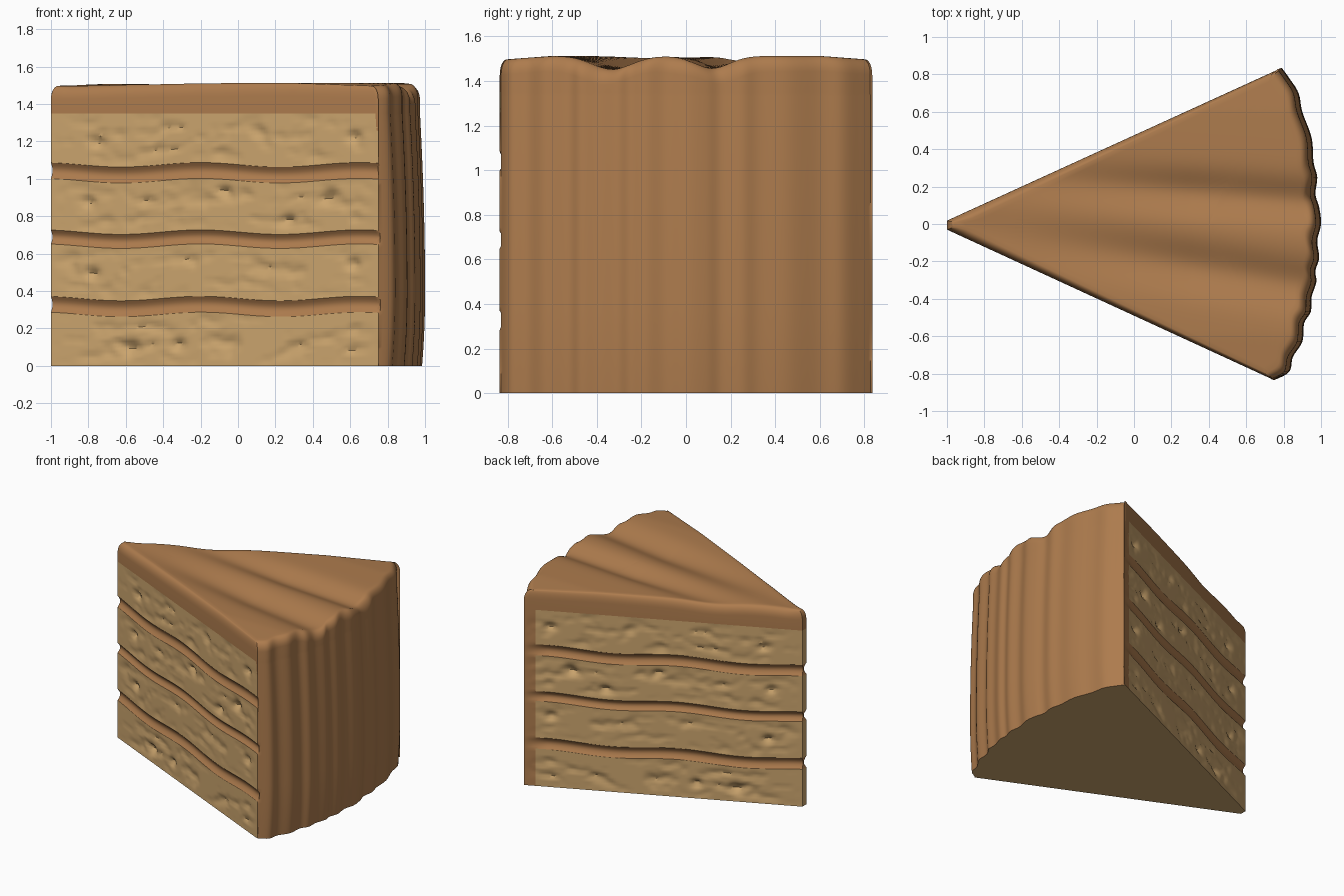
import bpy, bmesh, math
from mathutils import Vector, noise

if "Cube" in bpy.data.objects:
    bpy.data.objects.remove(bpy.data.objects["Cube"])


def material(name, rgb):
    m = bpy.data.materials.new(name)
    m.diffuse_color = (*rgb, 1)
    m.use_nodes = True
    m.node_tree.nodes["Principled BSDF"].inputs["Base Color"].default_value = m.diffuse_color
    return m


SPONGE, FROSTING = 0, 1
mats = [material("sponge tan", (0.60, 0.375, 0.155)),
        material("frosting brown", (0.42, 0.20, 0.075))]

TIP_FRONT, TIP_REAR = Vector((-1, -0.03)), Vector((-1, 0.018))
BACK = [Vector(p) for p in (
    (0.75, -0.835), (0.83, -0.79), (0.85, -0.71), (0.90, -0.63), (0.91, -0.53),
    (0.945, -0.47), (0.95, -0.39), (0.975, -0.31), (0.97, -0.25), (0.99, -0.18),
    (0.98, -0.09), (1.0, 0.0), (0.99, 0.09), (0.97, 0.16), (0.98, 0.25),
    (0.96, 0.33), (0.95, 0.46), (0.90, 0.60), (0.88, 0.70), (0.83, 0.78),
    (0.79, 0.835))]
PITS = [(-0.07, 0.93), (0.48, 0.90), (-0.58, 0.10), (-0.32, 0.11), (-0.80, 0.88),
        (-0.78, 0.50), (0.62, 0.53), (-0.75, 1.20), (0.62, 1.22), (0.27, 0.79)]
LEVELS = [0, 0.275, 0.36, 0.64, 0.715, 0.99, 1.075, 1.35]
ROUND = 0.07
SIDE_STEPS = 120


def top_height(x, y):
    """Top frosting height, with two shallow valleys running to the back."""
    fade = min(1, max(0.25, (x + 0.9) / 1.2))
    v1 = 0.055 * math.exp(-((y - 0.19 + 0.08 * x) / 0.11) ** 2)
    v2 = 0.06 * math.exp(-((y + 0.18 + 0.17 * x) / 0.13) ** 2)
    return 1.512 - fade * (v1 + v2) - 0.015 * max(0, abs(y) - 0.6) / 0.2


def inset(x, y, t):
    """Pull the outline inwards for the rounded rim."""
    return (x - t * (0.0425 * x + 0.0025),
            y - t * math.copysign(min(0.032, abs(y) * 0.5), y))


def smooth_curve(pts, n):
    """Points along a curve through pts, without its two ends."""
    ext = [pts[0]] + pts + [pts[-1]]
    out = []
    for a, b, c, d in zip(ext, ext[1:], ext[2:], ext[3:]):
        for k in range(n):
            t = k / n
            out.append(0.5 * (2 * b + (c - a) * t + (2 * a - 5 * b + 4 * c - d) * t * t
                              + (3 * b - a - 3 * c + d) * t ** 3))
    return out[1:]


# Outline: (position, wall, distance along wall), counterclockwise
outline = [(TIP_FRONT.lerp(BACK[0], k / SIDE_STEPS), "front", k / SIDE_STEPS)
           for k in range(SIDE_STEPS + 1)]
outline += [(p, "back", 0) for p in smooth_curve(BACK, 5)]
outline += [(BACK[-1].lerp(TIP_REAR, k / SIDE_STEPS), "rear", 1 - k / SIDE_STEPS)
            for k in range(SIDE_STEPS + 1)]
COUNT = len(outline)


def outward(a, b):
    d = (b - a).normalized()
    return Vector((d.y, -d.x))


NORMALS = {"front": outward(TIP_FRONT, BACK[0]), "rear": outward(BACK[-1], TIP_REAR)}

# Rows up the walls: (height, position within layer, layer kind)
rows = []
for i, (a, b) in enumerate(zip(LEVELS, LEVELS[1:])):
    kind = FROSTING if i % 2 else SPONGE
    n = 6 if kind == FROSTING else 14
    rows += [(a + (b - a) * k / n, k / n, kind) for k in range(n)]
rows.append((LEVELS[-1], 0, FROSTING))


def wall_point(p, wall, s, z, f, kind):
    x, y = p
    wave = 0.012 * math.cos(2 * math.pi * (x + 0.2) / 0.85)
    zz = z + wave * min(1, z / 0.25, (1.35 - z) / 0.25)
    if wall == "back":
        # gentle bulge of the outer frosting
        x -= (0.03 if z > 0.4 else 0.1) * (z - 0.4) ** 2
        return x, y, zz
    if kind == FROSTING:
        # concave filling between the sponges
        d = -0.02 * math.sin(math.pi * f)
        if wall == "rear":
            d *= min(1, (1 - s) * 12)
    else:
        # crumb texture and holes
        n = noise.noise(Vector((x * 6, 3.7, z * 15)))
        n += 0.5 * noise.noise(Vector((x * 15, 9.1, z * 30)))
        d = -0.022 * max(0, n)
        d -= sum(0.03 * math.exp(-((x - px) / 0.035) ** 2 - ((z - pz) / 0.025) ** 2)
                 for px, pz in PITS)
        d *= min(1, s * 14, (1 - s) * 14) * min(1, 4 * f, 4 * (1 - f))
    x += NORMALS[wall].x * d
    y += NORMALS[wall].y * d
    return x, y, zz


# Rings from the base, up the walls, over the rim and in to the centre
rings = [[wall_point(p, w, s, *row) for p, w, s in outline] for row in rows]
edge = rings[-1]
for k in range(7):
    a = math.pi / 2 * k / 6
    ring = []
    for x, y, _ in edge:
        h = top_height(*inset(x, y, 1))
        ring.append((*inset(x, y, 1 - math.cos(a)), h - ROUND * (1 - math.sin(a))))
    rings.append(ring)
rim = rings[-1]
CENTRE = Vector((0.4, 0))
TOP_STEPS = 24
for k in range(1, TOP_STEPS):
    ring = []
    for x, y, _ in rim:
        q = Vector((x, y)).lerp(CENTRE, k / TOP_STEPS)
        ring.append((q.x, q.y, top_height(q.x, q.y)))
    rings.append(ring)


def face_kind(r, i):
    """Sponge or frosting, by wall and layer."""
    wall, following = outline[i][1], outline[(i + 1) % COUNT][1]
    if r >= len(rows) or "back" in (wall, following):
        return FROSTING
    if wall == "rear" and outline[i][2] > 0.96:
        return FROSTING
    return rows[r][2]


def build(name, part):
    bm = bmesh.new()
    grid = [[bm.verts.new(c) for c in ring] for ring in rings]
    for r in range(len(rings) - 1):
        for i in range(COUNT):
            if face_kind(r, i) == part:
                j = (i + 1) % COUNT
                bm.faces.new((grid[r][i], grid[r][j], grid[r + 1][j], grid[r + 1][i]))
    if part == SPONGE:
        bm.faces.new(grid[0][::-1])  # flat base
    else:
        mid = bm.verts.new((*CENTRE, top_height(*CENTRE)))
        for i in range(COUNT):
            bm.faces.new((grid[-1][i], grid[-1][(i + 1) % COUNT], mid))
    bmesh.ops.delete(bm, geom=[v for v in bm.verts if not v.link_faces], context="VERTS")
    mesh = bpy.data.meshes.new(name)
    bm.to_mesh(mesh)
    bm.free()
    mesh.materials.append(mats[part])
    ob = bpy.data.objects.new(name, mesh)
    bpy.context.collection.objects.link(ob)
    bpy.ops.object.select_all(action="DESELECT")
    ob.select_set(True)
    bpy.context.view_layer.objects.active = ob
    bpy.ops.object.shade_smooth_by_angle(angle=math.radians(40))


build("sponge_layers", SPONGE)
build("frosting", FROSTING)
